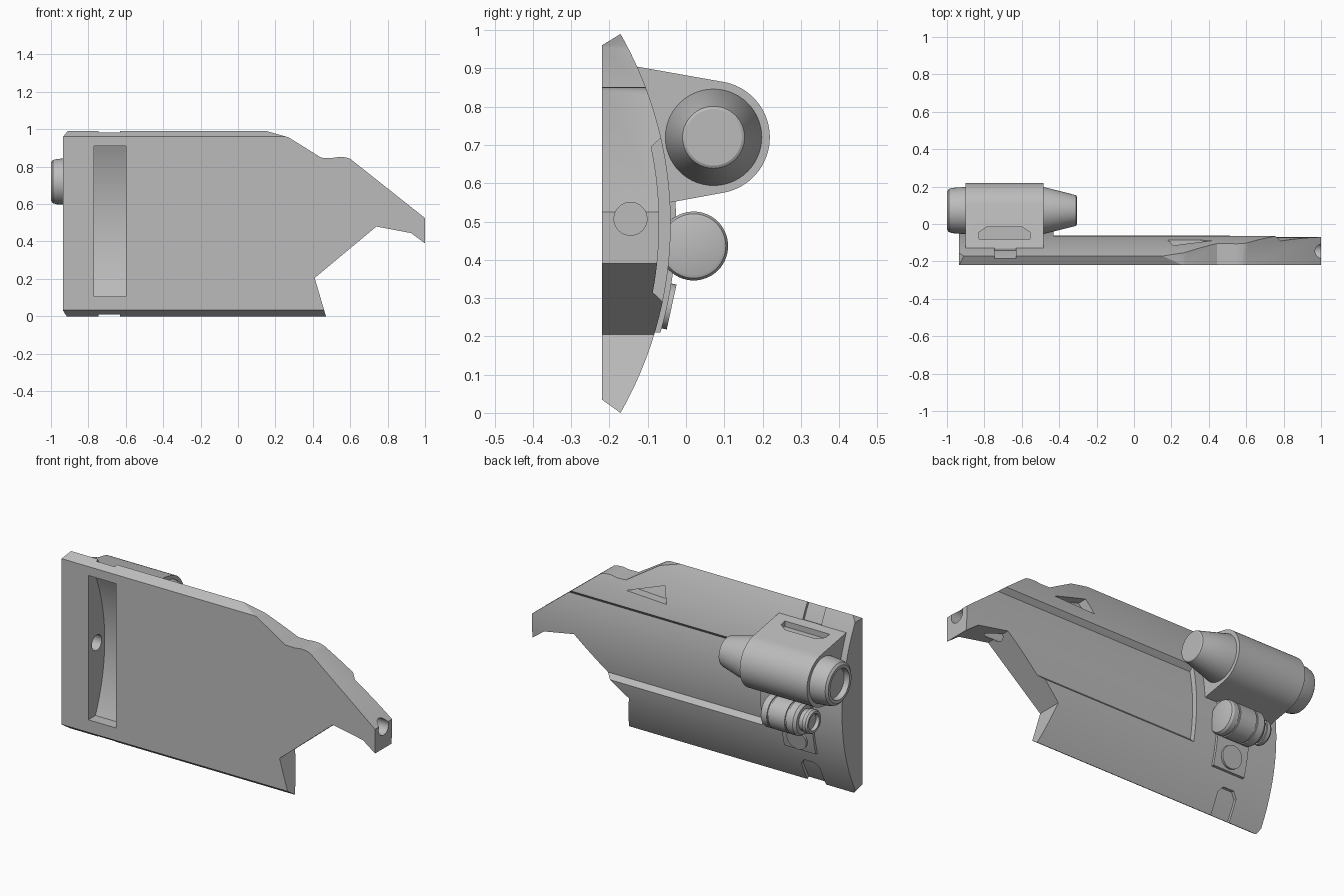
import bpy, bmesh
from math import sin, cos, asin, sqrt, pi, radians
from mathutils import Matrix, Vector

cube = bpy.data.objects.get("Cube")
if cube:
    bpy.data.objects.remove(cube)

GREY = (0.5, 0.5, 0.5, 1)
mat = bpy.data.materials.new("plain grey")
mat.use_nodes = True
mat.diffuse_color = GREY
mat.node_tree.nodes["Principled BSDF"].inputs["Base Color"].default_value = GREY

# Centre of the curved back, in y and z
CY, CZ = -1.04, 0.495


def finish(name, bm):
    bmesh.ops.recalc_face_normals(bm, faces=bm.faces)
    mesh = bpy.data.meshes.new(name)
    bm.to_mesh(mesh)
    bm.free()
    mesh.materials.append(mat)
    ob = bpy.data.objects.new(name, mesh)
    bpy.context.collection.objects.link(ob)
    return ob


def prism(name, pts, lo, hi, axis):
    """Extrude a 2D outline along one axis; the other two keep their order."""
    def place(p, d):
        v = list(p)
        v.insert("xyz".index(axis), d)
        return v
    bm = bmesh.new()
    face = bm.faces.new([bm.verts.new(place(p, lo)) for p in pts])
    new = bmesh.ops.extrude_face_region(bm, geom=[face])["geom"]
    shift = Vector(place((0, 0), hi - lo))
    bmesh.ops.translate(bm, vec=shift, verts=[v for v in new if isinstance(v, bmesh.types.BMVert)])
    return finish(name, bm)


def lathe(name, profile, y, z):
    """Turn an (x, radius) profile about a line parallel to x."""
    bm = bmesh.new()
    vs = [bm.verts.new((x, y, z + r)) for x, r in profile]
    edges = [bm.edges.new(pair) for pair in zip(vs, vs[1:])]
    bmesh.ops.spin(bm, geom=vs + edges, cent=(0, y, z), axis=(1, 0, 0),
                   angle=2 * pi, steps=56, use_merge=True)
    bmesh.ops.remove_doubles(bm, verts=bm.verts, dist=1e-5)
    return finish(name, bm)


def boolean(ob, tool, operation="DIFFERENCE"):
    mod = ob.modifiers.new("cut", "BOOLEAN")
    mod.operation, mod.object, mod.solver = operation, tool, "EXACT"
    bpy.context.view_layer.objects.active = ob
    bpy.ops.object.modifier_apply(modifier=mod.name)
    bpy.data.objects.remove(tool)
    return ob


def arc(r, z0, z1, n=40):
    """Points (y, z) on a circle parallel to the curved back."""
    a, b = asin((z0 - CZ) / r), asin((z1 - CZ) / r)
    return [(CY + r * cos(a + (b - a) * i / n), CZ + r * sin(a + (b - a) * i / n))
            for i in range(n + 1)]


def shell(name, r0, r1, z0, z1, x0, x1):
    return prism(name, arc(r0, z0, z1) + arc(r1, z0, z1)[::-1], x0, x1, "x")


# Main plate: curved section trimmed to the side outline
section = arc(1, 0, 0.99, 64) + [(-0.22, 0.96), (-0.22, 0.035)]
main_plate = prism("main_plate", section, -1.1, 1.1, "x")
outline = [(-0.935, 0.03), (-0.91, -0.01), (0.473, -0.01), (0.41, 0.205), (0.74, 0.48),
           (0.925, 0.445), (1, 0.39), (1, 0.525), (0.6, 0.842), (0.575, 0.85), (0.54, 0.852),
           (0.5, 0.846), (0.445, 0.848), (0.27, 0.957), (0.15, 0.991), (0.1, 1.01),
           (-0.91, 1.01), (-0.91, 0.991), (-0.935, 0.96)]
boolean(main_plate, prism("outline", outline, -0.4, 0.1, "y"), "INTERSECT")

# Sunken band along the back, with sloped ledges
band = arc(0.97, 0.315, 0.695) + [(-0.067, 0.717), (0.05, 0.834), (0.05, 0.18), (-0.063, 0.292)]
boolean(main_plate, prism("band", band, -0.43, 1.1, "x"))

# Front slot with a curved floor
slot = arc(0.965, 0.105, 0.91) + [(-0.3, 0.91), (-0.3, 0.105)]
boolean(main_plate, prism("slot", slot, -0.77, -0.6, "x"))

# Long bore that opens at the tip
bore = [(-0.85, 0), (-0.85, 0.043), (1.1, 0.043), (1.1, 0)]
boolean(main_plate, lathe("bore", bore, -0.145, 0.507))

# Shallow strap grooves at the top and bottom edges, and the triangular pocket
groove = [(-0.745, -0.1), (-0.745, 0.11), (-0.72, 0.14), (-0.655, 0.14), (-0.63, 0.11), (-0.63, -0.1)]
pocket = [(0.43, 0.80), (0.21, 0.875), (0.18, 0.79)]
for shape, depth in ((groove, 0.985), ([(x, 0.99 - z) for x, z in groove], 0.985), (pocket, 0.95)):
    cutter = shell("cutter", depth, 1.1, -0.08, 1.07, -0.9, 0.6)
    boolean(cutter, prism("shape", shape, -0.5, 0.3, "y"), "INTERSECT")
    boolean(main_plate, cutter)

# Housing of the large barrel, rounded at the back and blended to the plate
LY, LZ, LR = 0.072, 0.72, 0.147
round_end = [(LY + LR * cos(radians(a)), LZ + LR * sin(radians(a))) for a in range(-80, 81, 4)]
housing = prism("housing", arc(0.985, 0.56, 0.9)[::-1] + [(-0.04, 0.55)] + round_end + [(-0.13, 0.905)],
                -0.9, -0.485, "x")
recess = [(-0.83, -0.08), (-0.83, -0.045), (-0.785, -0.015), (-0.6, -0.015), (-0.555, -0.045), (-0.555, -0.08)]
boolean(housing, prism("recess", recess, 0.865, 1, "z"))

# Large barrel ends
nose_cone = lathe("nose_cone", [(-0.5, 0), (-0.5, 0.126), (-0.485, 0.126), (-0.318, 0.084),
                                (-0.309, 0.081), (-0.305, 0.074), (-0.305, 0)], LY, LZ)
rear_cap = lathe("rear_cap", [(-0.89, 0), (-0.89, 0.127), (-0.97, 0.121), (-0.99, 0.115), (-1, 0.102),
                              (-1, 0.085), (-0.97, 0.08), (-0.97, 0)], LY, LZ)

# Small barrel
small_barrel = lathe("small_barrel", [
    (-0.53, 0), (-0.53, 0.075), (-0.534, 0.084), (-0.545, 0.09), (-0.575, 0.09), (-0.575, 0.084),
    (-0.585, 0.084), (-0.585, 0.09), (-0.685, 0.09), (-0.685, 0.084), (-0.695, 0.084), (-0.695, 0.09),
    (-0.735, 0.09), (-0.75, 0.078), (-0.75, 0.058), (-0.775, 0.058), (-0.775, 0.065), (-0.795, 0.065),
    (-0.805, 0.058), (-0.805, 0.046), (-0.785, 0.044), (-0.785, 0)], 0.02, 0.436)

# Curved mount below the small barrel, with a round button
mount = shell("mount", 0.985, 1.014, 0.21, 0.56, -0.755, -0.56)
tilt = asin((0.28 - CZ) / 1.01)
bm = bmesh.new()
bmesh.ops.create_cone(bm, cap_ends=True, segments=40, radius1=0.06, radius2=0.06, depth=0.03,
                      matrix=Matrix.Translation((-0.655, CY + 1.011 * cos(tilt), CZ + 1.011 * sin(tilt)))
                      @ Matrix.Rotation(tilt - pi / 2, 4, "X"))
button = finish("button", bm)

# Smooth the curved faces, keep the hard edges
bpy.ops.object.select_all(action="DESELECT")
for ob in (main_plate, housing, nose_cone, rear_cap, small_barrel, mount, button):
    ob.select_set(True)
bpy.context.view_layer.objects.active = main_plate
bpy.ops.object.shade_smooth_by_angle(angle=radians(25))
